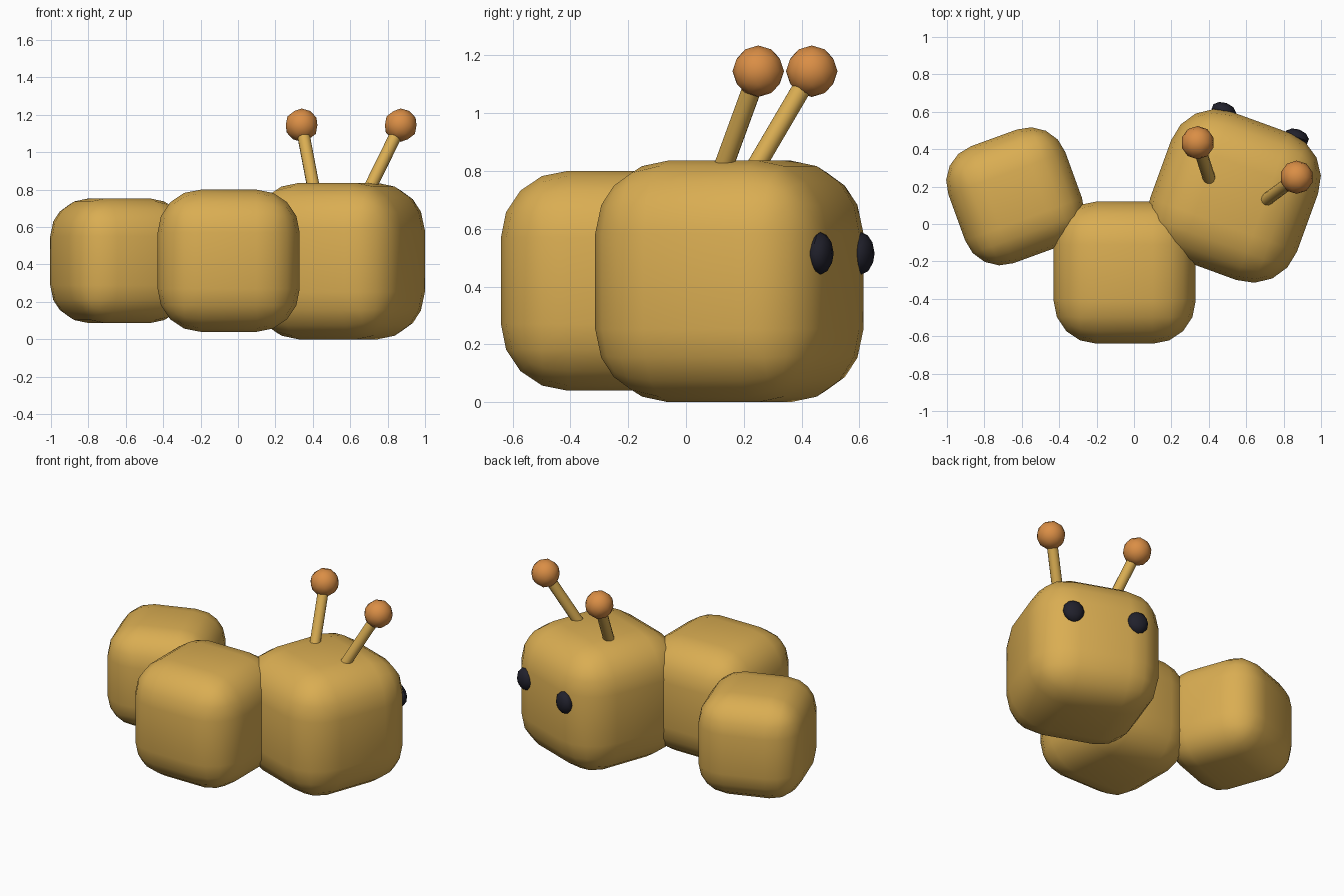
import bpy, math
from mathutils import Vector, Matrix

cube = bpy.data.objects.get("Cube")
if cube:
    bpy.data.objects.remove(cube, do_unlink=True)


def material(name, rgb):
    m = bpy.data.materials.new(name)
    m.use_nodes = True
    color = (*rgb, 1)
    m.diffuse_color = color
    m.node_tree.nodes["Principled BSDF"].inputs["Base Color"].default_value = color
    return m


honey = material("honey yellow", (0.70, 0.42, 0.085))
orange = material("orange", (0.70, 0.27, 0.06))
black = material("near black", (0.015, 0.015, 0.025))


def finish(name, mat, angle):
    ob = bpy.context.object
    ob.name = name
    ob.data.materials.append(mat)
    bpy.ops.object.shade_smooth_by_angle(angle=math.radians(angle))
    return ob


# Rounded cube body segments
def segment(name, centre, size, turn):
    bpy.ops.mesh.primitive_cube_add(size=size, location=centre, rotation=(0, 0, math.radians(turn)))
    ob = bpy.context.object
    bevel = ob.modifiers.new("rounding", 'BEVEL')
    bevel.width = size * 0.303
    bevel.segments = 4
    bpy.ops.object.modifier_apply(modifier=bevel.name)
    return finish(name, honey, 40)


segment("tail_segment", (-0.635, 0.148, 0.42), 0.665, 20)
segment("middle_segment", (-0.05, -0.26, 0.42), 0.76, 0)
head_centre, head_turn = Vector((0.535, 0.15, 0.418)), -20
segment("head", head_centre, 0.836, head_turn)


# Faceted ball, stretched to the given radii
def ball(name, centre, radii, mat, turn=0):
    bpy.ops.mesh.primitive_ico_sphere_add(subdivisions=2, radius=1, location=centre,
                                          rotation=(0, 0, math.radians(turn)))
    bpy.context.object.scale = radii
    bpy.ops.object.transform_apply(location=False, rotation=False, scale=True)
    return finish(name, mat, 30)


# Eyes on the face, which looks towards the head's own +y
spin = Matrix.Rotation(math.radians(head_turn), 3, 'Z')
for side, sign in (("left", 1), ("right", -1)):
    place = head_centre + spin @ Vector((sign * 0.207, 0.41, 0.097))
    ball(side + "_eye", place, (0.068, 0.043, 0.073), black, head_turn)

# Antennae: a stalk sunk into the head with a ball on its end
for side, base, tip in (("right", (0.40, 0.14, 0.83), (0.34, 0.435, 1.145)),
                        ("left", (0.715, 0.25, 0.83), (0.87, 0.25, 1.145))):
    base, tip = Vector(base), Vector(tip)
    if side == "right":
        base.y = 0.25
    else:
        base.y = 0.135
    axis = tip - base
    start = base - axis * 0.15
    bpy.ops.mesh.primitive_cylinder_add(vertices=12, radius=0.034, depth=(tip - start).length,
                                        location=(start + tip) / 2,
                                        rotation=axis.to_track_quat('Z', 'Y').to_euler())
    finish(side + "_antenna_stalk", honey, 40)
    ball(side + "_antenna_ball", tip, (0.089, 0.089, 0.089), orange)
